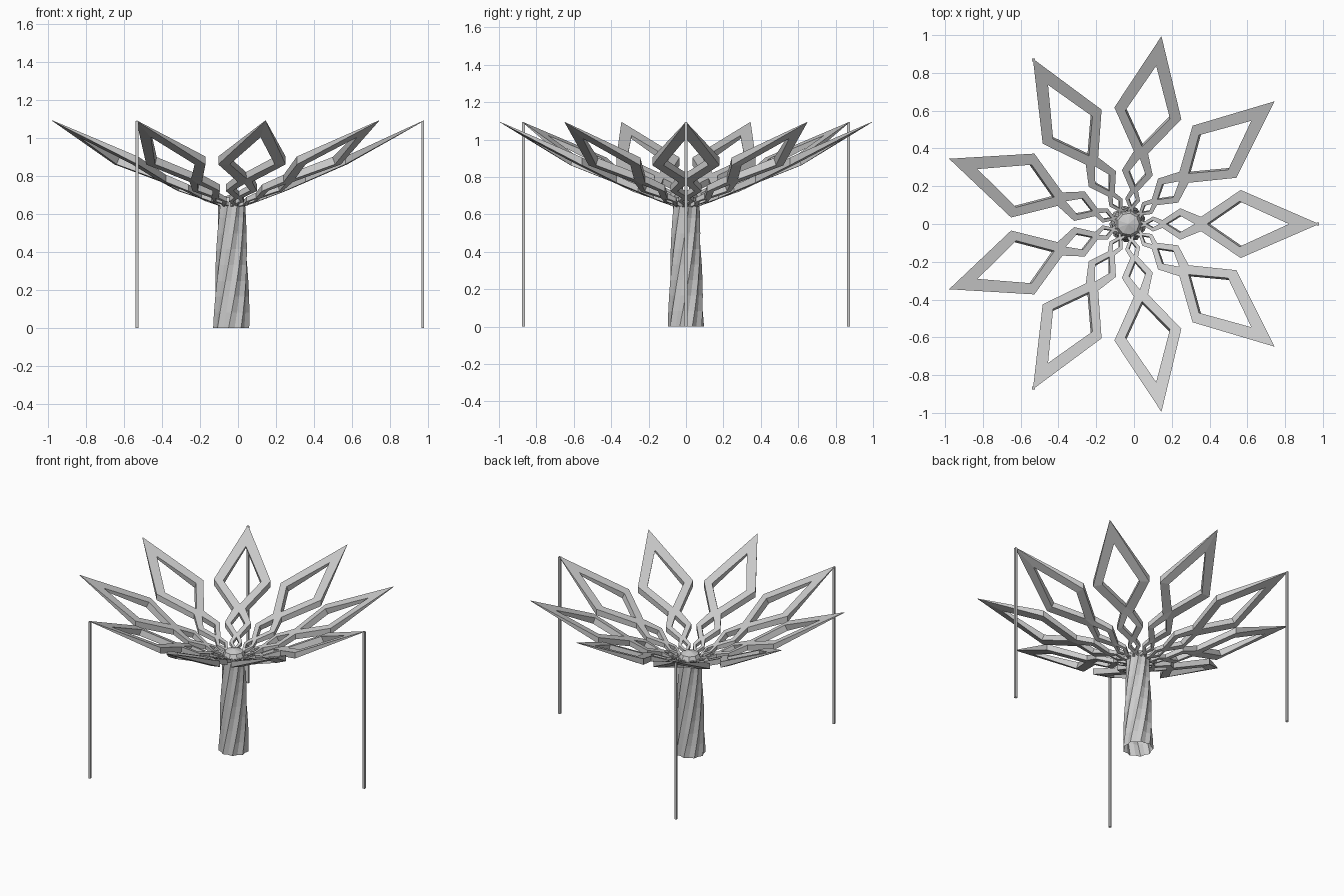
import bpy, bmesh
from math import sin, cos, pi, radians, atan

if "Cube" in bpy.data.objects:
    bpy.data.objects.remove(bpy.data.objects["Cube"])

CX = -0.03          # axis of the tree
N = 9               # petals
SLOPE = 0.46        # rise of the petals
TIP_R, TIP_Z = 1.01, 1.095


def finish(bm, name):
    bmesh.ops.recalc_face_normals(bm, faces=bm.faces)
    me = bpy.data.meshes.new(name)
    bm.to_mesh(me)
    bm.free()
    ob = bpy.data.objects.new(name, me)
    bpy.context.collection.objects.link(ob)
    return ob


def top_z(r):
    return TIP_Z - (TIP_R - r) * SLOPE


def depth(r):
    # thin tip, thickest at the big diamond, thin again at the hub
    pts = [(0.0, 0.012), (0.13, 0.024), (0.275, 0.035), (0.595, 0.042), (1.01, 0.003)]
    for (a, da), (b, db) in zip(pts, pts[1:]):
        if r <= b:
            return da + (db - da) * (r - a) / (b - a)
    return pts[-1][1]


# Half outline of a petal: outer (r, w) and inner (r, w) edge of the band
rows = [
    (1.01, 0, 0.85, 0), (0.595, 0.18, 0.588, 0.12),
    (0.385, 0.038, 0.416, 0), (0.385, 0.038, 0.352, 0),
    (0.275, 0.083, 0.272, 0.045),
    (0.18, 0.021, 0.2, 0), (0.18, 0.021, 0.166, 0),
    (0.13, 0.04, 0.128, 0.019),
    (0.086, 0.012, 0.095, 0), (0.086, 0.012, 0.078, 0),
    (0.062, 0.021, 0.061, 0.007), (0.035, 0.008, 0.04, 0),
]
OUTER = {(r, w) for r, w, _, _ in rows}


def petal(ang, name):
    bm = bmesh.new()
    for s in (1, -1):
        for a, b in zip(rows, rows[1:]):
            pts = [(a[0], a[1]), (b[0], b[1]), (b[2], b[3]), (a[2], a[3])]
            pts = [p for i, p in enumerate(pts) if p not in pts[:i]]
            f = [bm.verts.new((r, s * w, top_z(r))) for r, w in pts]
            bm.faces.new(f if s > 0 else f[::-1])
    bmesh.ops.remove_doubles(bm, verts=bm.verts, dist=1e-5)
    ret = bmesh.ops.extrude_face_region(bm, geom=list(bm.faces), use_keep_orig=True)
    t = atan(SLOPE)
    for v in ret["geom"]:
        if isinstance(v, bmesh.types.BMVert):
            d = depth(v.co.x)
            rim = any(abs(v.co.x - r) + abs(abs(v.co.y) - w) < 1e-4 for r, w in OUTER)
            # outer walls drop straight, hole walls drop square to the petal
            if rim:
                v.co.z -= d
            else:
                v.co.x += d * sin(t)
                v.co.z -= d * cos(t)
    ob = finish(bm, name)
    ob.location.x = CX
    ob.rotation_euler.z = ang


for i in range(N):
    petal(2 * pi * i / N, f"petal_{i + 1}")


# Stacked rings of points joined into a skin
def loft(rings, name, cap_top=False):
    bm = bmesh.new()
    vs = [[bm.verts.new(p) for p in ring] for ring in rings]
    n = len(rings[0])
    for a, b in zip(vs, vs[1:]):
        for j in range(n):
            k = (j + 1) % n
            bm.faces.new((a[j], a[k], b[k], b[j]))
    if cap_top:
        bm.faces.new(vs[-1])
    return finish(bm, name)


# Twisted fluted trunk, open underneath
trunk = []
for k in range(9):
    f = k / 8
    R = 0.098 - 0.026 * f
    ring = []
    for j in range(2 * N):
        a = pi + pi * j / N + radians(75) * f
        q = R * (1 if j % 2 == 0 else 0.88)
        ring.append((CX - 0.003 + q * cos(a), q * sin(a), 0.665 * f))
    trunk.append(ring)
loft(trunk, "trunk", True)

# Faceted hub dome
hub = [[(CX + R * cos(2 * pi * j / N), R * sin(2 * pi * j / N), z) for j in range(N)]
       for R, z in ((0.072, 0.66), (0.058, 0.688), (0.002, 0.706))]
loft(hub, "hub_dome", True)

# Slender square posts under every third petal tip
for i in range(3):
    a = 2 * pi * i / 3
    post = [[(CX + 1.003 * cos(a) + 0.0075 * x, 1.003 * sin(a) + 0.0075 * y, z)
             for x, y in ((-1, -1), (1, -1), (1, 1), (-1, 1))] for z in (0, 1.09)]
    loft(post, f"post_{i + 1}", True)
